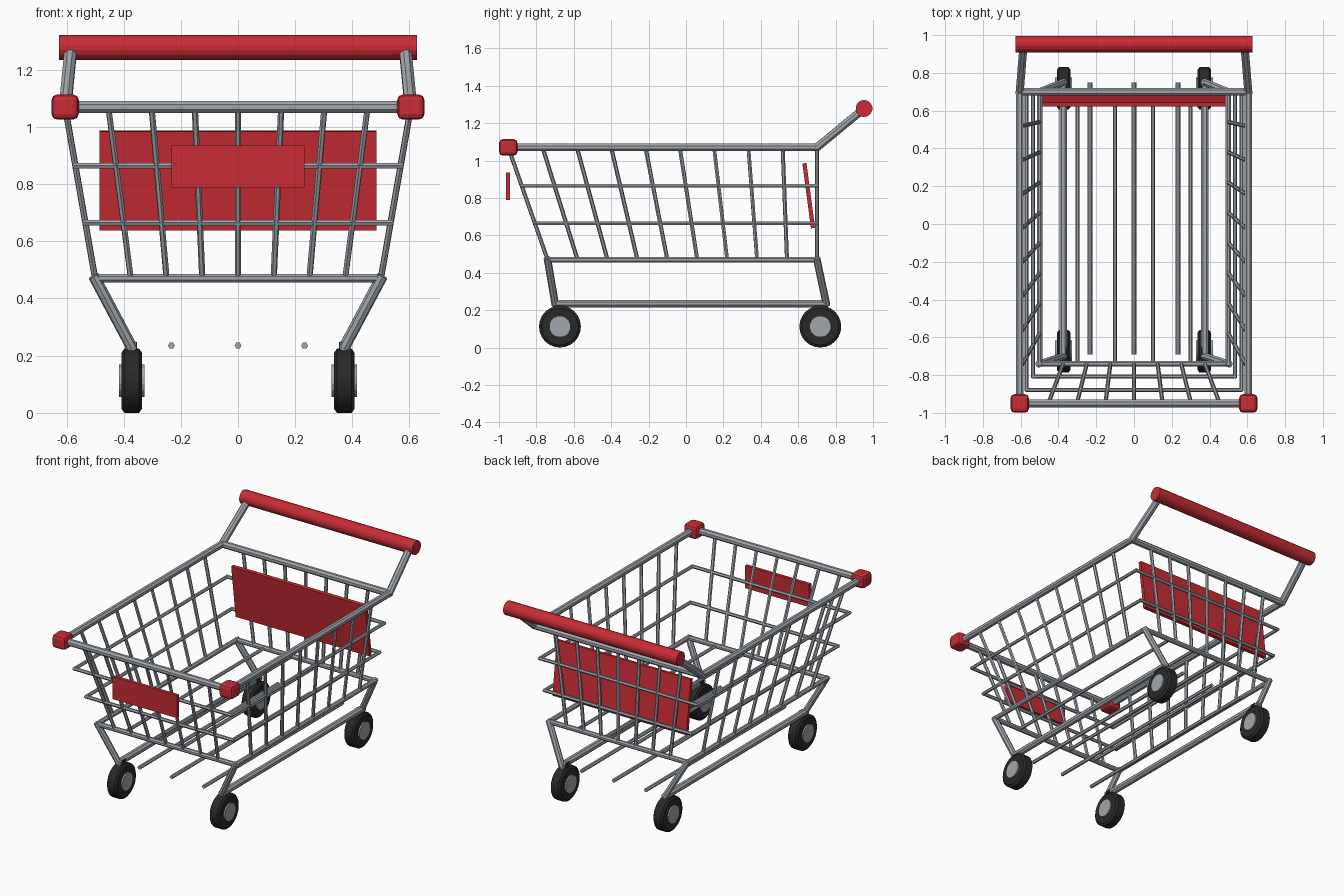
import bpy, bmesh, math
from mathutils import Vector, Matrix

cube = bpy.data.objects.get("Cube")
if cube:
    bpy.data.objects.remove(cube, do_unlink=True)


def material(name, rgb):
    m = bpy.data.materials.new(name)
    m.use_nodes = True
    m.diffuse_color = (*rgb, 1)
    m.node_tree.nodes["Principled BSDF"].inputs["Base Color"].default_value = (*rgb, 1)
    return m


STEEL = material("steel grey", (0.36, 0.39, 0.42))
RED = material("red plastic", (0.58, 0.025, 0.035))
RUBBER = material("black rubber", (0.022, 0.022, 0.023))


def finish(name, bm, mat):
    bmesh.ops.recalc_face_normals(bm, faces=bm.faces)
    mesh = bpy.data.meshes.new(name)
    bm.to_mesh(mesh)
    bm.free()
    mesh.materials.append(mat)
    obj = bpy.data.objects.new(name, mesh)
    bpy.context.collection.objects.link(obj)
    return obj


def bars(name, segments, radius, sides=8, mat=STEEL, extend=0.0):
    """Straight rods between pairs of points, merged into one part."""
    bm = bmesh.new()
    for a, b in segments:
        a, b = Vector(a), Vector(b)
        d = b - a
        rot = d.to_track_quat('Z', 'Y').to_matrix().to_4x4()
        turn = Matrix.Rotation(math.pi / sides, 4, 'Z')
        bmesh.ops.create_cone(bm, cap_ends=True, segments=sides, radius1=radius,
                              radius2=radius, depth=d.length + 2 * extend,
                              matrix=Matrix.Translation((a + b) / 2) @ rot @ turn)
    return finish(name, bm, mat)


def box(name, centre, size, mat, bevel=0.0, tilt=0.0):
    bm = bmesh.new()
    bmesh.ops.create_cube(bm, size=1, matrix=Matrix.Diagonal((*size, 1)))
    if bevel:
        bmesh.ops.bevel(bm, geom=bm.edges[:], offset=bevel, segments=2,
                        profile=0.5, affect='EDGES')
    bm.transform(Matrix.Translation(centre) @ Matrix.Rotation(tilt, 4, 'X'))
    return finish(name, bm, mat)


# Basket shape: half width and front edge taper from rim to floor
TOP, FLOOR, BACK = 1.07, 0.47, 0.70


def level(z):
    t = (z - FLOOR) / (TOP - FLOOR)
    return 0.50 + 0.105 * t, -0.74 - 0.21 * t


def ring(z):
    w, f = level(z)
    c = [(-w, f, z), (w, f, z), (w, BACK, z), (-w, BACK, z)]
    return [(c[i], c[(i + 1) % 4]) for i in range(4)]


bars("basket_top_rim", ring(TOP), 0.022, extend=0.01)
bars("basket_floor_rim", ring(FLOOR), 0.016, extend=0.008)
bars("basket_middle_rails", ring(0.665) + ring(0.865), 0.011, 6, extend=0.006)

# Upright wires on all four walls
(wt, ft), (wb, fb) = level(TOP), level(FLOOR)
end_wires, side_wires = [], []
for i in range(1, 8):
    u = i / 4 - 1
    end_wires += [((u * wt, ft, TOP), (u * wb, fb, FLOOR)),
                  ((u * wt, BACK, TOP), (u * wb, BACK, FLOOR))]
for i in range(1, 9):
    u = i / 9
    for s in (-1, 1):
        side_wires.append(((s * wt, ft + (BACK - ft) * u, TOP),
                           (s * wb, fb + (BACK - fb) * u, FLOOR)))
bars("basket_end_wires", end_wires, 0.011, 6)
bars("basket_side_wires", side_wires, 0.011, 6)

# Floor wires and lower rack wires
bars("basket_floor_wires", [((x, fb, FLOOR), (x, BACK, FLOOR))
                            for x in (-0.3, -0.1, 0.1, 0.3)], 0.011, 6)
bars("lower_rack_wires", [((x, -0.69, 0.235), (x, 0.75, 0.235))
                          for x in (-0.233, 0, 0.233)], 0.012, 6)

# Push handle
bars("handle_grip", [((-0.627, 0.952, 1.278), (0.627, 0.952, 1.278))], 0.045, 16, RED)
bars("handle_arms", [((s * wt, BACK, TOP), (s * 0.585, 0.945, 1.272))
                     for s in (-1, 1)], 0.023, extend=0.008)

# Panels
box("child_seat_panel", (0, 0.656, 0.812), (0.97, 0.022, 0.35), RED, tilt=math.radians(7.5))
box("front_plate", (0, -0.952, 0.862), (0.466, 0.022, 0.147), RED)


def wheel(name, x, y):
    """Tyre with chamfered shoulders, and a hub standing a little proud."""
    bm = bmesh.new()
    profile = [(-0.036, 0.05), (-0.036, 0.098), (-0.026, 0.112),
               (0.026, 0.112), (0.036, 0.098), (0.036, 0.05)]
    verts = [bm.verts.new((px, r, 0)) for px, r in profile]
    edges = [bm.edges.new(p) for p in zip(verts, verts[1:] + verts[:1])]
    bmesh.ops.spin(bm, geom=verts + edges, cent=(0, 0, 0), axis=(1, 0, 0),
                   angle=math.tau, steps=24, use_merge=True)
    bmesh.ops.remove_doubles(bm, verts=bm.verts, dist=0.0005)
    bm.transform(Matrix.Translation((x, y, 0.112)))
    finish(name + "_tyre", bm, RUBBER)
    bars(name + "_hub", [((x - 0.045, y, 0.112), (x + 0.045, y, 0.112))], 0.058, 16)
    box(name + "_mount", (x, y, 0.225), (0.036, 0.04, 0.045), RUBBER)


# Undercarriage, bumpers and wheels on each side
for side, s in (("right", -1), ("left", 1)):
    front, rear = (s * 0.375, -0.70, 0.235), (s * 0.375, 0.75, 0.235)
    bars(side + "_lower_rail", [(front, rear)], 0.022, extend=0.008)
    bars(side + "_legs", [((s * wb, fb, FLOOR), front),
                          ((s * wb, BACK, FLOOR), rear)], 0.02, extend=0.01)
    box(side + "_corner_bumper", (s * 0.605, -0.95, TOP), (0.096, 0.098, 0.088), RED, bevel=0.02)
    wheel(side + "_front_wheel", s * 0.372, -0.674)
    wheel(side + "_rear_wheel", s * 0.372, 0.718)
